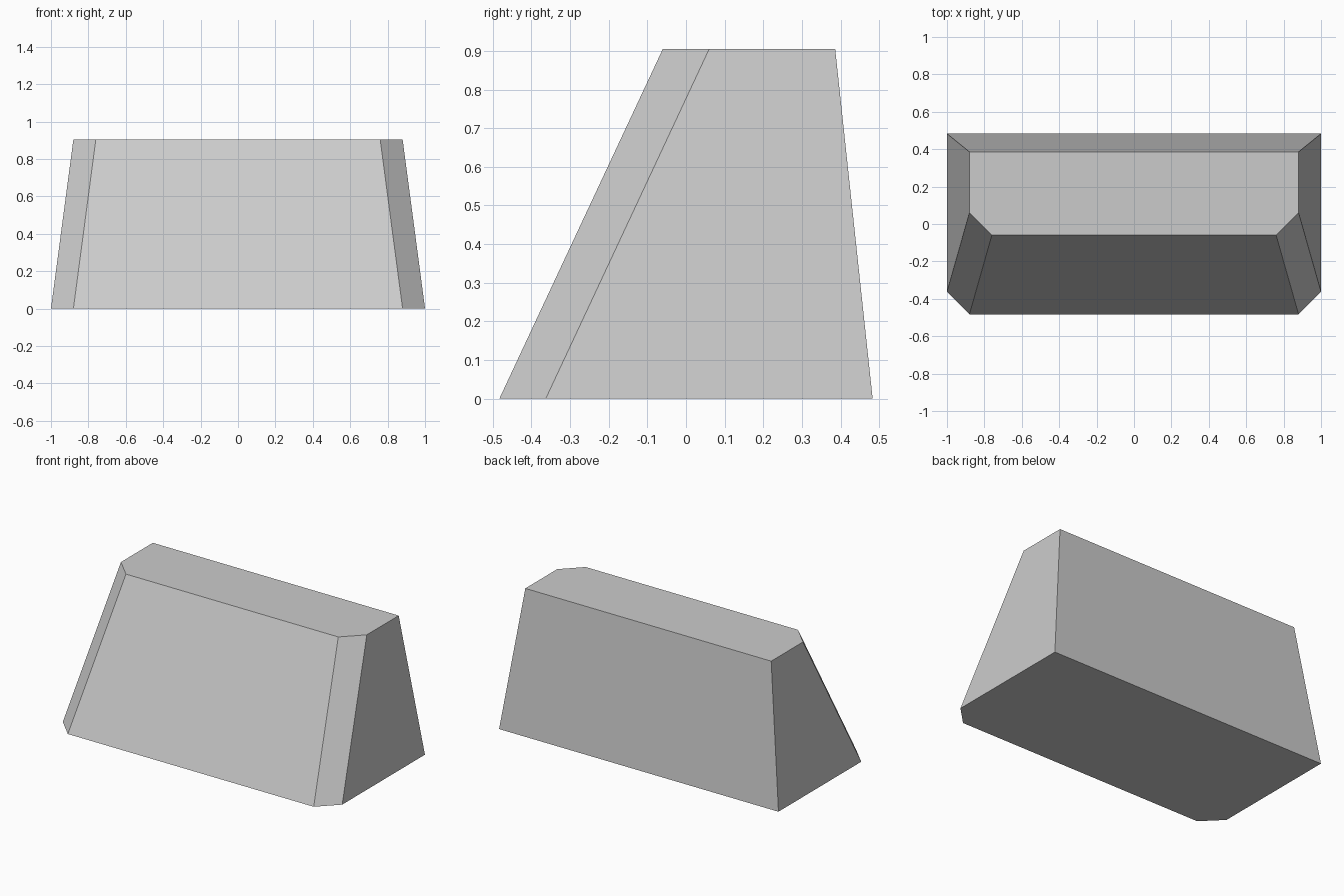
import bpy
import bmesh

if "Cube" in bpy.data.objects:
    bpy.data.objects.remove(bpy.data.objects["Cube"], do_unlink=True)

# Plain grey finish
grey = bpy.data.materials.new("light_grey")
grey.use_nodes = True
colour = (0.6, 0.6, 0.6, 1)
grey.diffuse_color = colour
grey.node_tree.nodes["Principled BSDF"].inputs["Base Color"].default_value = colour


def outline(bm, half_width, back, front, cut, z):
    """Rectangle with its two front corners cut off, counter-clockwise."""
    right_half = [(half_width - cut, front), (half_width, front + cut), (half_width, back)]
    left_half = [(-x, y) for x, y in reversed(right_half)]
    return [bm.verts.new((x, y, z)) for x, y in right_half + left_half]


# Tapered block: wide base, narrower top, sloping front with cut corners
bm = bmesh.new()
base = outline(bm, 1.0, 0.483, -0.483, 0.12, 0)
top = outline(bm, 0.88, 0.386, -0.06, 0.12, 0.905)
bm.faces.new(reversed(base))
bm.faces.new(top)
count = len(base)
for i in range(count):
    j = (i + 1) % count
    bm.faces.new((base[i], base[j], top[j], top[i]))
bmesh.ops.recalc_face_normals(bm, faces=bm.faces)

mesh = bpy.data.meshes.new("tapered_block")
bm.to_mesh(mesh)
bm.free()
mesh.materials.append(grey)
block = bpy.data.objects.new("tapered_block", mesh)
bpy.context.collection.objects.link(block)
